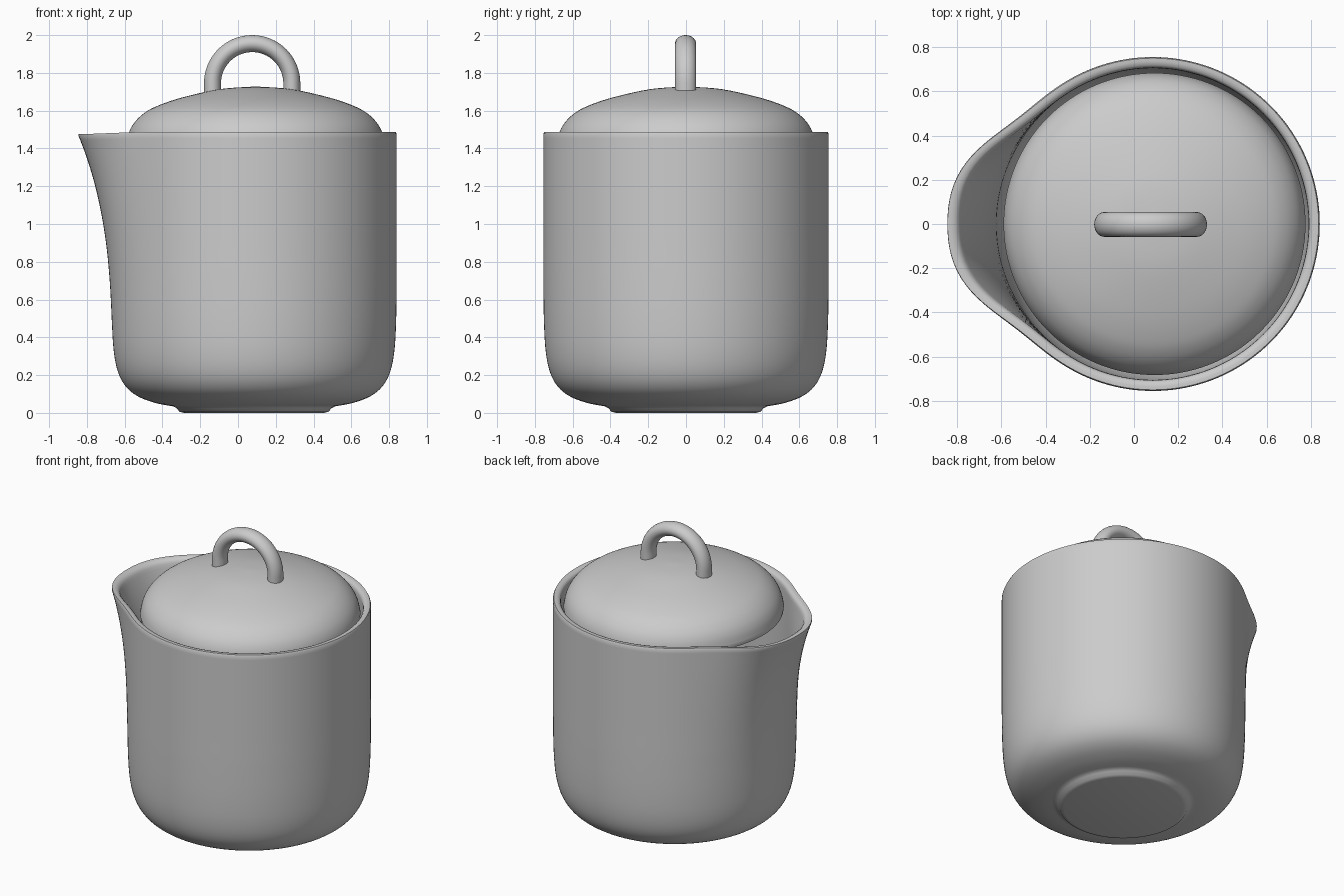
import bpy, bmesh
from math import sin, cos, pi, exp, radians

if "Cube" in bpy.data.objects:
    bpy.data.objects.remove(bpy.data.objects["Cube"])

SEG = 160


def smooth_path(pts, n=5):
    """Catmull-Rom resampling of a short profile."""
    out = []
    for i in range(len(pts) - 1):
        p0, p1 = pts[max(i - 1, 0)], pts[i]
        p2, p3 = pts[i + 1], pts[min(i + 2, len(pts) - 1)]
        for k in range(n):
            t = k / n
            out.append(tuple(0.5 * (2 * b + (c - a) * t + (2 * a - 5 * b + 4 * c - d) * t * t
                                    + (3 * b - a - 3 * c + d) * t ** 3)
                             for a, b, c, d in zip(p0, p1, p2, p3)))
    return out + [pts[-1]]


def skin(name, rings, angle=40):
    """Bridge a list of closed rings and cap both ends."""
    bm = bmesh.new()
    vs = [[bm.verts.new(p) for p in ring] for ring in rings]
    for a, b in zip(vs, vs[1:]):
        for j in range(len(a)):
            k = (j + 1) % len(a)
            bm.faces.new((a[j], a[k], b[k], b[j]))
    bm.faces.new(vs[0][::-1])
    bm.faces.new(vs[-1])
    bmesh.ops.recalc_face_normals(bm, faces=bm.faces)
    me = bpy.data.meshes.new(name)
    bm.to_mesh(me)
    bm.free()
    ob = bpy.data.objects.new(name, me)
    bpy.context.collection.objects.link(ob)
    bpy.ops.object.select_all(action='DESELECT')
    ob.select_set(True)
    bpy.context.view_layer.objects.active = ob
    bpy.ops.object.shade_smooth_by_angle(angle=radians(angle))
    return ob


def spout(theta, z):
    """Extra radius pulled out towards -x, growing with height."""
    d = abs(theta - pi)
    rise = max(0, (z - 0.35) / 1.13)
    return 0.175 * exp(-(d / radians(29.5)) ** 2.8) * rise ** 2.5


def lathe(name, profile, cx, bulge=None):
    rings = []
    for r, z in profile:
        ring = []
        for j in range(SEG):
            t = 2 * pi * j / SEG
            e = bulge(t, z) if bulge else 0
            dip = 0.07 * e * max(0, (z - 1.2) / 0.28)
            ring.append((cx + (r + e) * cos(t), (r + e) * sin(t), z - dip))
        rings.append(ring)
    return skin(name, rings)


# Jug: foot disc, rounded base, straight wall, rim and hollow inside
foot = [(0.37, 0.0), (0.395, 0.006), (0.41, 0.025)]
outer = smooth_path([(0.43, 0.035), (0.52, 0.052), (0.61, 0.085), (0.675, 0.135),
                     (0.718, 0.21), (0.742, 0.32), (0.752, 0.48), (0.755, 0.7),
                     (0.755, 0.9), (0.755, 1.1), (0.755, 1.3), (0.755, 1.478)])
rim = [(0.75, 1.488), (0.735, 1.488), (0.718, 1.484), (0.709, 1.473)]
inner = smooth_path([(0.706, 1.46), (0.705, 1.3), (0.705, 1.1), (0.705, 0.9),
                     (0.705, 0.6), (0.695, 0.35), (0.64, 0.19), (0.5, 0.11), (0.3, 0.09)])
lathe("jug_body", foot + outer + rim + inner, 0.085, spout)

# Lid: domed shell sitting inside the rim
dome = smooth_path([(0.02, 1.727), (0.195, 1.713), (0.395, 1.668), (0.525, 1.623),
                    (0.595, 1.583), (0.643, 1.535), (0.67, 1.485), (0.683, 1.43)])
under = smooth_path([(0.68, 1.41), (0.65, 1.405), (0.63, 1.47), (0.56, 1.56),
                     (0.38, 1.63), (0.02, 1.685)])
lathe("lid", dome + under, 0.093)

# Loop handle: half ring on two short legs, oval section
HX, HZ, HR = 0.075, 1.745, 0.21
path = [(-HR, 1.69 - HZ, pi)]
path += [(HR * cos(a), HR * sin(a), a) for a in (pi - pi * i / 32 for i in range(33))]
path += [(HR, 1.69 - HZ, 0)]
rings = [[(HX + x + 0.045 * cos(t) * cos(a), -0.002 + 0.056 * sin(t),
           HZ + z + 0.045 * cos(t) * sin(a))
          for t in (2 * pi * j / 28 for j in range(28))] for x, z, a in path]
skin("lid_handle", rings)
